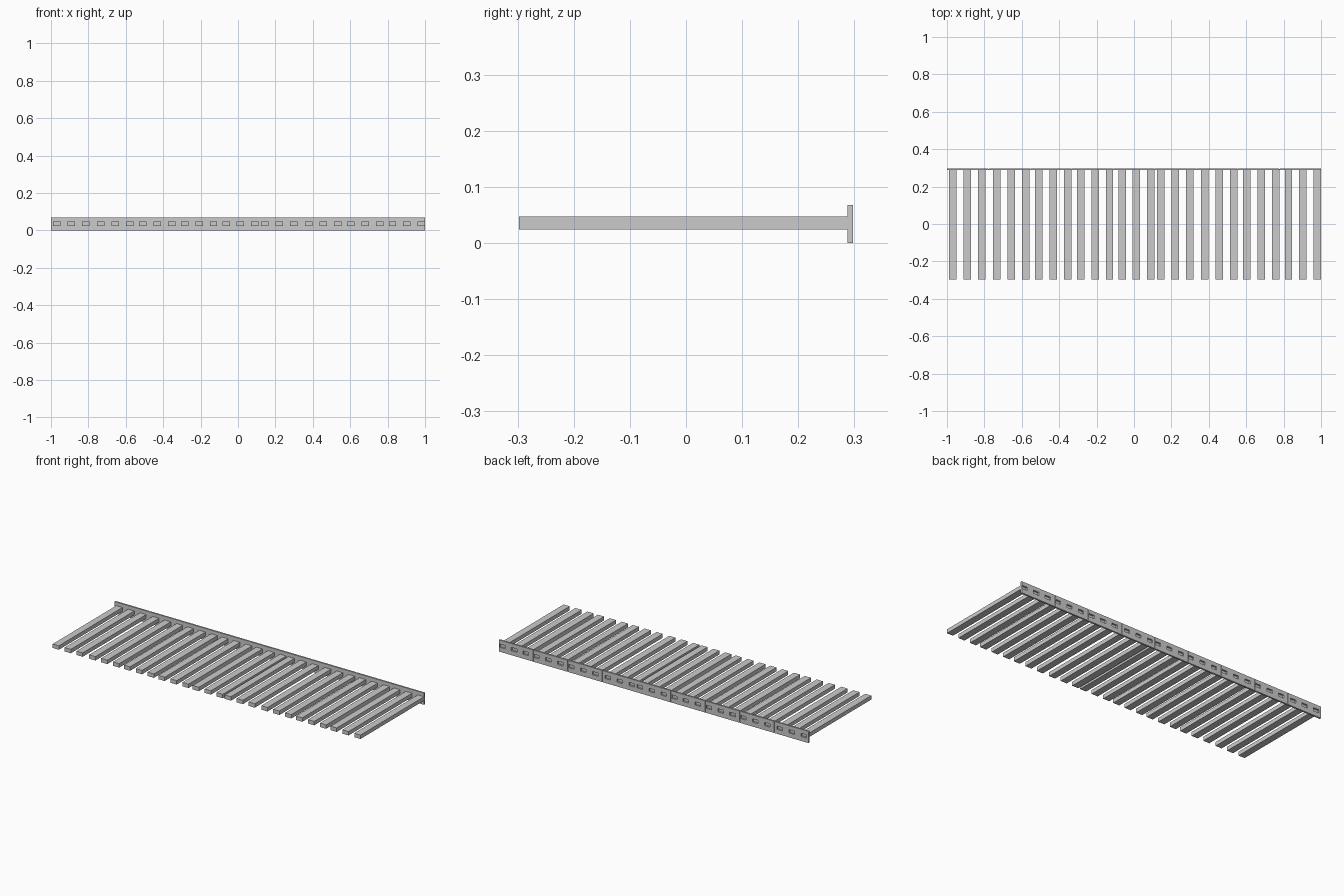
import bpy, bmesh

if "Cube" in bpy.data.objects:
    bpy.data.objects.remove(bpy.data.objects["Cube"])

W, PITCH = 0.04, 0.077               # slat width and spacing
Z0, Z1, H = 0.024, 0.047, 0.068      # slat bottom/top, rail height
Y_FRONT, Y_MID, Y_BACK = 0.288, 0.294, 0.298
GROUPS = [-0.989, -0.753, -0.529, -0.305, -0.084, 0.123, 0.359, 0.584, 0.806]
SLATS = [g + PITCH * i for g in GROUPS for i in range(3)]
INSET = 0.002
SLOTS = [(x + INSET, x + W - INSET) for x in SLATS]


def finish(name, bm):
    bmesh.ops.recalc_face_normals(bm, faces=bm.faces)
    mesh = bpy.data.meshes.new(name)
    bm.to_mesh(mesh)
    bm.free()
    obj = bpy.data.objects.new(name, mesh)
    bpy.context.collection.objects.link(obj)
    return obj


def box(name, x0, x1, y0, y1, z0, z1):
    bm = bmesh.new()
    bmesh.ops.create_cube(bm, size=1)
    for v in bm.verts:
        v.co.x = x1 if v.co.x > 0 else x0
        v.co.y = y1 if v.co.y > 0 else y0
        v.co.z = z1 if v.co.z > 0 else z0
    return finish(name, bm)


def slotted_plate(name, x0, x1, y0, y1):
    """Plate with a window behind every slat in its range."""
    slots = [s for s in SLOTS if s[0] > x0 and s[1] < x1]
    xs = [x0] + [x for s in slots for x in s] + [x1]
    zs = [0, Z0 + INSET, Z1 - INSET, H]
    bm = bmesh.new()
    grid = [[bm.verts.new((x, y0, z)) for z in zs] for x in xs]
    for i in range(len(xs) - 1):
        for j in range(3):
            if not (i % 2 == 1 and j == 1):
                bm.faces.new((grid[i][j], grid[i + 1][j],
                              grid[i + 1][j + 1], grid[i][j + 1]))
    ext = bmesh.ops.extrude_face_region(bm, geom=bm.faces[:], use_keep_orig=True)
    for v in ext["geom"]:
        if isinstance(v, bmesh.types.BMVert):
            v.co.y = y1
    # merge the flat cells so only true edges remain
    bmesh.ops.recalc_face_normals(bm, faces=bm.faces)
    return finish(name, bm)


# Slats
for i, x in enumerate(SLATS):
    box(f"slat_{i + 1}", x, x + W, -0.298, Y_FRONT, Z0, Z1)

# Continuous front layer of the rail
slotted_plate("rail_front", -1, 1, Y_FRONT, Y_MID)

# Nine back panels with narrow seams
for k in range(9):
    a, b = -1 + k * 2 / 9, -1 + (k + 1) * 2 / 9
    slotted_plate(f"rail_back_panel_{k + 1}",
                  a + (0.0015 if k else 0), b - (0.0015 if k < 8 else 0),
                  Y_MID, Y_BACK)
